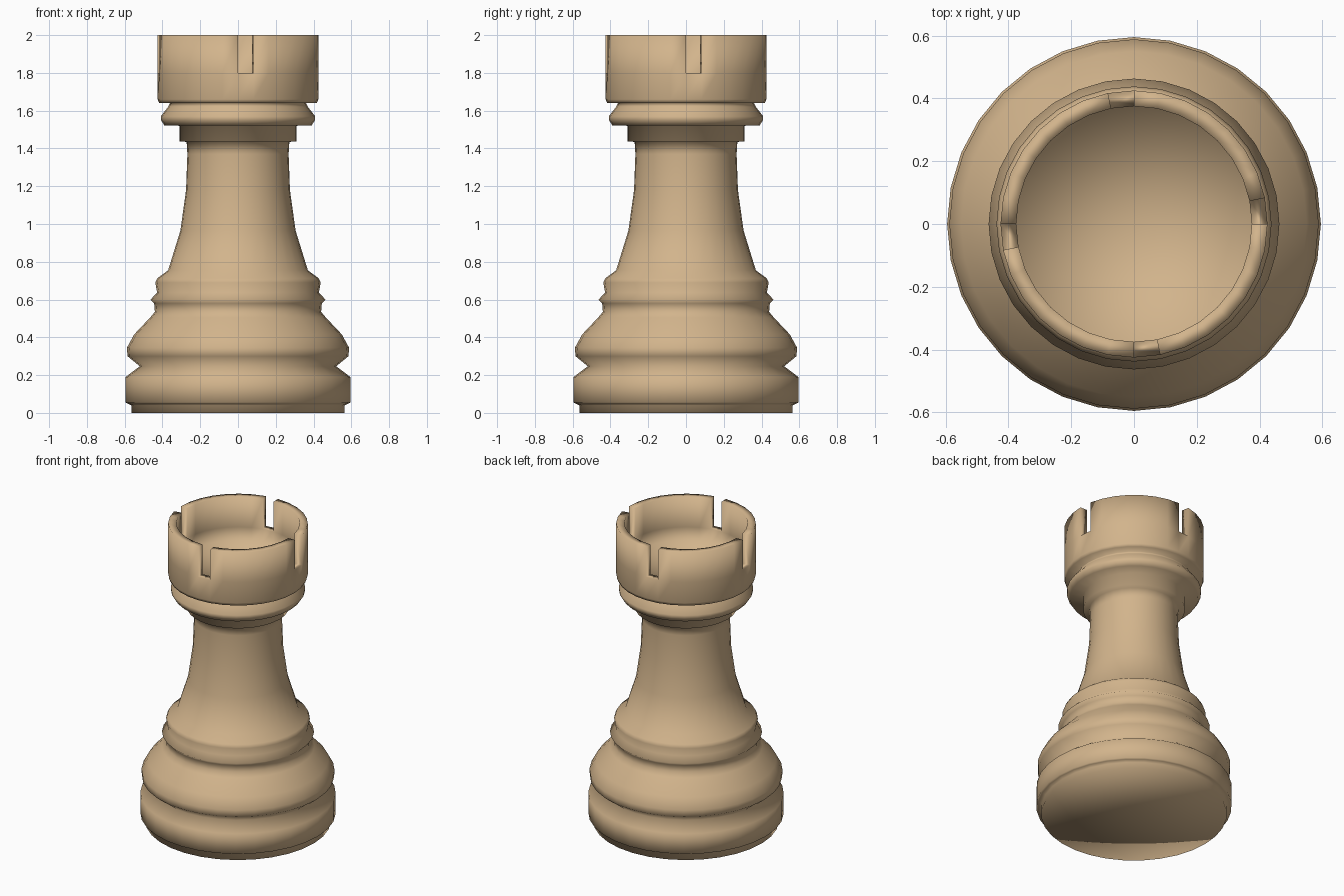
import bpy, bmesh, math

if "Cube" in bpy.data.objects:
    bpy.data.objects.remove(bpy.data.objects["Cube"])

SIDES = 32
SLOT_Z = 1.80

# Lathe profile (radius, height): base, bell, stem, collar, head, then down into the cup
profile = [
    (0.565, 0.0), (0.565, 0.04), (0.585, 0.05), (0.595, 0.055), (0.595, 0.19),
    (0.52, 0.247), (0.585, 0.30), (0.588, 0.345), (0.55, 0.415), (0.465, 0.505),
    (0.44, 0.535), (0.444, 0.58), (0.463, 0.60), (0.428, 0.637), (0.438, 0.69),
    (0.428, 0.712), (0.37, 0.755), (0.305, 0.965), (0.275, 1.18), (0.268, 1.37),
    (0.272, 1.435), (0.31, 1.437), (0.31, 1.52), (0.39, 1.522), (0.408, 1.55),
    (0.409, 1.57), (0.37, 1.62), (0.36, 1.64), (0.418, 1.641), (0.425, 1.66),
    (0.425, SLOT_Z), (0.425, 2.0), (0.375, 2.0), (0.375, SLOT_Z), (0.375, 1.71),
]
slot_ring = profile.index((0.425, SLOT_Z))

wood = bpy.data.materials.new("tan wood")
wood.diffuse_color = (0.644, 0.456, 0.262, 1)
wood.use_nodes = True
wood.node_tree.nodes["Principled BSDF"].inputs["Base Color"].default_value = wood.diffuse_color

bm = bmesh.new()
rings = []
for r, z in profile:
    rings.append([bm.verts.new((r * math.cos(2 * math.pi * i / SIDES),
                                r * math.sin(2 * math.pi * i / SIDES), z))
                  for i in range(SIDES)])

# Turned walls, with one segment in each quarter left open for the battlement slots
for k in range(len(rings) - 1):
    a, b = rings[k], rings[k + 1]
    for i in range(SIDES):
        j = (i + 1) % SIDES
        if slot_ring <= k < slot_ring + 3 and i % (SIDES // 4) == 0:
            continue
        bm.faces.new((a[i], a[j], b[j], b[i]))

# Slot floors and side walls
outer_low, outer_top, inner_top, inner_low = rings[slot_ring:slot_ring + 4]
for i in range(0, SIDES, SIDES // 4):
    j = i + 1
    bm.faces.new((outer_low[i], outer_low[j], inner_low[j], inner_low[i]))
    for s in (i, j):
        bm.faces.new((outer_low[s], outer_top[s], inner_top[s], inner_low[s]))

# Underside and cup floor
for ring, z in ((rings[0], 0.0), (rings[-1], profile[-1][1])):
    centre = bm.verts.new((0, 0, z))
    for i in range(SIDES):
        bm.faces.new((centre, ring[i], ring[(i + 1) % SIDES]))

bmesh.ops.recalc_face_normals(bm, faces=bm.faces)
for f in bm.faces:
    f.smooth = True

mesh = bpy.data.meshes.new("rook")
bm.to_mesh(mesh)
bm.free()
mesh.materials.append(wood)
rook = bpy.data.objects.new("rook", mesh)
bpy.context.collection.objects.link(rook)
